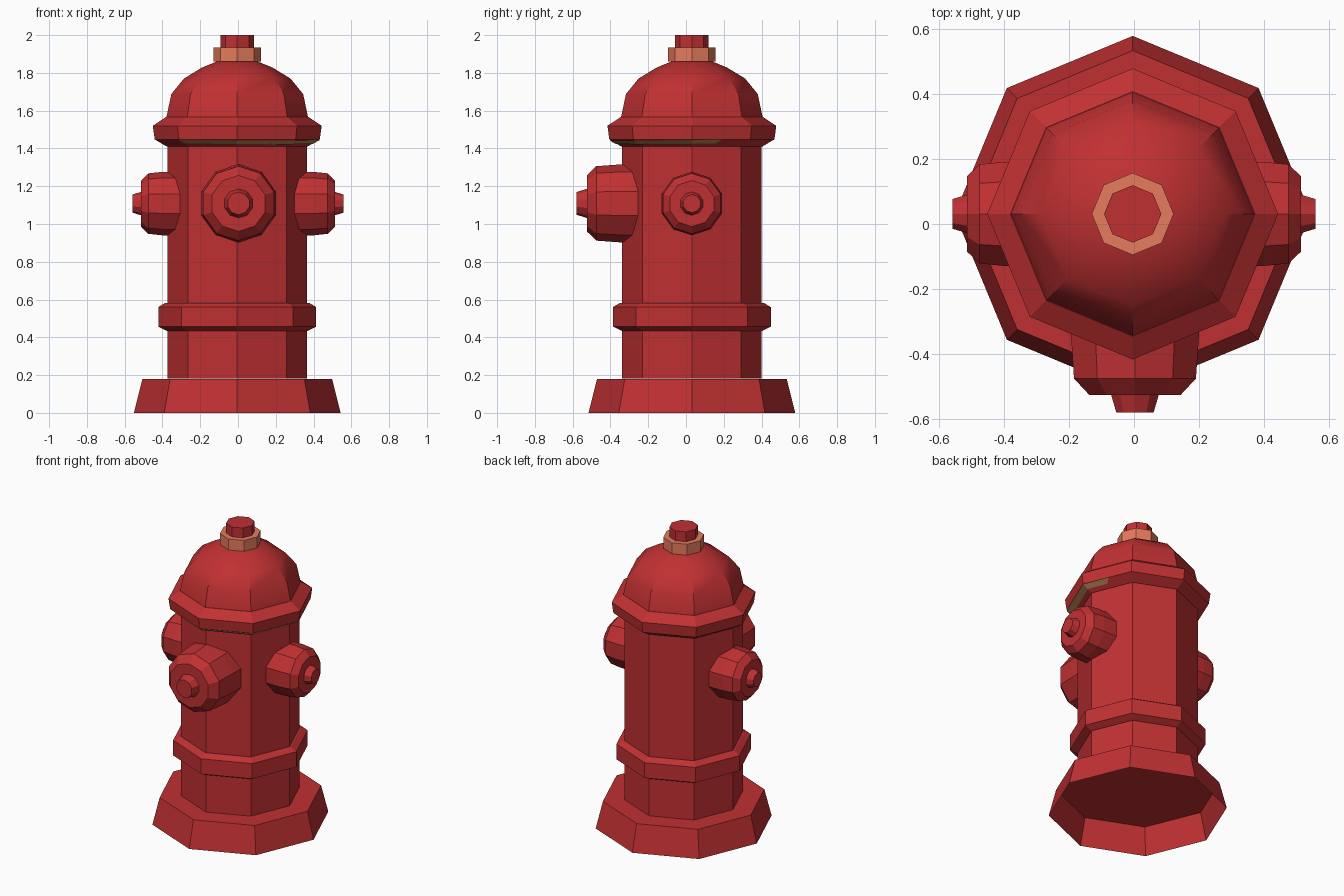
import bpy, bmesh, math
from mathutils import Matrix, Vector

if "Cube" in bpy.data.objects:
    bpy.data.objects.remove(bpy.data.objects["Cube"])


def material(name, rgb):
    m = bpy.data.materials.new(name)
    m.diffuse_color = (*rgb, 1)
    m.use_nodes = True
    m.node_tree.nodes["Principled BSDF"].inputs["Base Color"].default_value = m.diffuse_color
    return m


red = material("hydrant red", (0.53, 0.030, 0.032))
copper = material("copper", (0.78, 0.20, 0.11))
brass = material("dull brass", (0.48, 0.24, 0.10))

AXIS = (-0.004, 0.031)   # vertical centre line of the barrel


def lathe(name, profile, mat, sides=8, place=None, bottom=True):
    """Solid of revolution from (radius, height) rings."""
    bm = bmesh.new()
    rings = []
    for r, z in profile:
        rings.append([bm.verts.new((r * math.cos(2 * math.pi * i / sides),
                                    r * math.sin(2 * math.pi * i / sides), z))
                      for i in range(sides)])
    for a, b in zip(rings, rings[1:]):
        for i in range(sides):
            j = (i + 1) % sides
            bm.faces.new((a[i], a[j], b[j], b[i]))
    if bottom:
        bm.faces.new(rings[0][::-1])
    bm.faces.new(rings[-1])
    if place is None:
        place = Matrix.Translation((*AXIS, 0))
    bm.transform(place)
    me = bpy.data.meshes.new(name)
    bm.to_mesh(me)
    bm.free()
    me.materials.append(mat)
    ob = bpy.data.objects.new(name, me)
    bpy.context.collection.objects.link(ob)
    return ob


# Barrel, foot (hollow underneath) and rings
lathe("foot", [(0.547, 0), (0.502, 0.18)], red, bottom=False)
lathe("barrel", [(0.369, 0.182), (0.369, 1.43)], red)
lathe("lower_ring", [(0.372, 0.434), (0.418, 0.457),
                     (0.418, 0.56), (0.38, 0.583)], red)
lathe("brim", [(0.373, 1.41), (0.437, 1.448), (0.447, 1.52), (0.376, 1.567)], red)

# Brass gasket under the brim, tilted so it shows at the front right
tilt = Matrix.Rotation(math.radians(1.0), 4, Vector((0.83, 0.55, 0)))
lathe("gasket", [(0.402, -0.0205), (0.437, 0.0)], brass,
      place=Matrix.Translation((*AXIS, 1.4492)) @ tilt)

# Smooth bonnet
bonnet = lathe("bonnet", [(0.376, 1.56), (0.349, 1.688), (0.282, 1.77),
                          (0.187, 1.828), (0.08, 1.872)], red)
bpy.context.view_layer.objects.active = bonnet
bonnet.select_set(True)
bpy.ops.object.shade_smooth_by_angle(angle=math.radians(30))
bonnet.select_set(False)

# Top nut
lathe("nut_collar", [(0.126, 1.86), (0.126, 1.934)], copper)
lathe("top_nut", [(0.088, 1.90), (0.088, 2.0)], red)


def outlet(name, origin, direction, barrel, nub):
    """Ten-sided outlet cap with its nub, pointing along direction."""
    d = Vector(direction)
    up = Vector((0, 0, 1))
    rot = Matrix((up, d.cross(up), d)).transposed().to_4x4()
    place = Matrix.Translation(origin) @ rot
    lathe(name + "_cap", barrel, red, 10, place)
    lathe(name + "_nub", nub, red, 10, place)


# Large front outlet
outlet("front_outlet", (0.003, 0, 1.109), (0, -1, 0),
       [(0.207, 0.2), (0.207, 0.34), (0.197, 0.475), (0.148, 0.525)],
       [(0.077, 0.51), (0.077, 0.525), (0.06, 0.58)])

# Mirrored side outlets
for side, sx in (("left", -1), ("right", 1)):
    outlet(side + "_outlet", (0, AXIS[1], 1.108), (sx, 0, 0),
           [(0.168, 0.2), (0.168, 0.40), (0.16, 0.475), (0.122, 0.513)],
           [(0.062, 0.50), (0.062, 0.513), (0.048, 0.558)])
